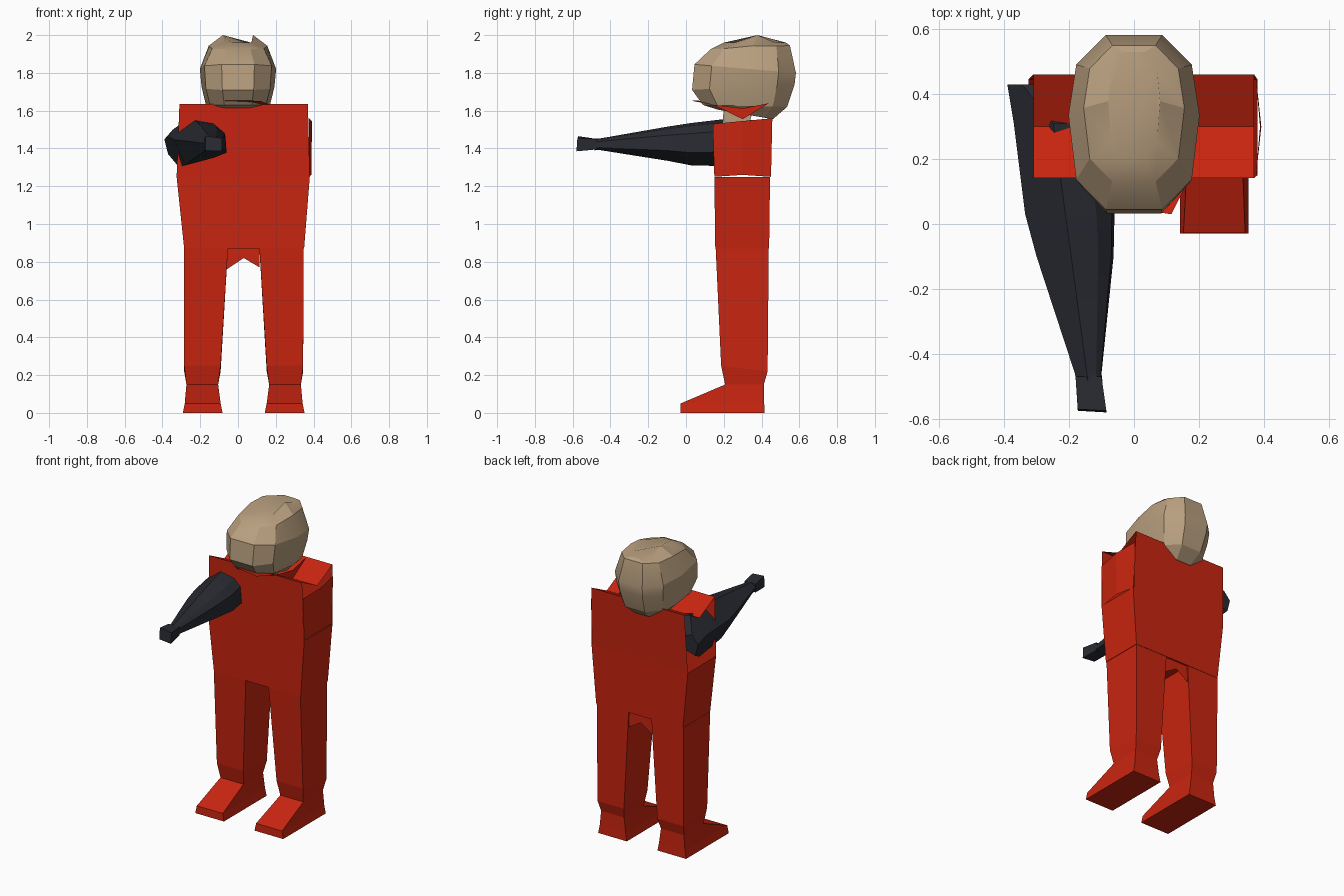
import bpy, bmesh, math

cube = bpy.data.objects.get("Cube")
if cube:
    bpy.data.objects.remove(cube, do_unlink=True)


def material(name, color):
    m = bpy.data.materials.new(name)
    m.use_nodes = True
    m.diffuse_color = (*color, 1)
    m.node_tree.nodes["Principled BSDF"].inputs["Base Color"].default_value = (*color, 1)
    return m


RED = material("red cloth", (0.58, 0.018, 0.005))
TAN = material("tan skin", (0.48, 0.345, 0.21))
DARK = material("dark sleeve", (0.022, 0.024, 0.032))


def make(name, bm, mat, smooth=None):
    mesh = bpy.data.meshes.new(name)
    bmesh.ops.remove_doubles(bm, verts=bm.verts, dist=0.0005)
    bmesh.ops.recalc_face_normals(bm, faces=bm.faces)
    bm.to_mesh(mesh)
    bm.free()
    mesh.materials.append(mat)
    ob = bpy.data.objects.new(name, mesh)
    bpy.context.collection.objects.link(ob)
    if smooth:
        bpy.ops.object.select_all(action="DESELECT")
        ob.select_set(True)
        bpy.context.view_layer.objects.active = ob
        bpy.ops.object.shade_smooth_by_angle(angle=math.radians(smooth))
    return ob


def face(bm, *pts):
    return bm.faces.new([bm.verts.new(p) for p in pts])


def loft(name, rings, mat, smooth=None):
    """Skin a list of equal closed rings and cap both ends."""
    bm = bmesh.new()
    rows = [[bm.verts.new(p) for p in ring] for ring in rings]
    for a, b in zip(rows, rows[1:]):
        for i in range(len(a)):
            j = (i + 1) % len(a)
            bm.faces.new((a[i], a[j], b[j], b[i]))
    bm.faces.new(rows[0])
    bm.faces.new(rows[-1])
    return make(name, bm, mat, smooth)


def rect(x0, x1, y0, y1, z0, z1):
    """Rectangle ring with separate front and back heights."""
    return [(x0, y0, z0), (x1, y0, z0), (x1, y1, z1), (x0, y1, z1)]


# Torso: open cloth shell with a folded valley across the shoulders
hips = rect(-0.285, 0.35, 0.155, 0.44, 0.87, 0.87)
chest = rect(-0.325, 0.38, 0.15, 0.445, 1.25, 1.25)
top = rect(-0.31, 0.37, 0.142, 0.46, 1.635, 1.635)
bm = bmesh.new()
for a, b in ((hips, chest), (chest, top)):
    for i in (0, 2):
        face(bm, a[i], a[i + 1], b[i + 1], b[i])
for i in (1, 3):
    face(bm, hips[i], hips[(i + 1) % 4], chest[(i + 1) % 4], chest[i])
face(bm, *hips)
valley = [(-0.31, 0.3, 1.555), (0.37, 0.3, 1.555)]
face(bm, top[0], top[1], valley[1], valley[0])
face(bm, valley[0], valley[1], top[2], top[3])
make("torso", bm, RED)

# Left shoulder: bulged side panel
bm = bmesh.new()
low = [(0.375, 0.15, 1.25), (0.388, 0.3, 1.26), (0.375, 0.45, 1.25)]
high = [(0.375, 0.142, 1.53), (0.392, 0.3, 1.545), (0.375, 0.457, 1.56)]
for i in range(2):
    face(bm, low[i], low[i + 1], high[i + 1], high[i])
make("left_shoulder", bm, RED)

# Crotch gusset between the legs
bm = bmesh.new()
gusset = [(-0.06, 0.76), (0.03, 0.82), (0.115, 0.77)]
for (xa, za), (xb, zb) in zip(gusset, gusset[1:]):
    face(bm, (xa, 0.43, za), (xb, 0.43, zb), (xb, 0.43, 0.88), (xa, 0.43, 0.88))
make("crotch", bm, RED)

# Legs and feet: the same profile, mirrored about the body middle
MID = 0.03
for name, side in (("right", -1), ("left", 1)):
    def leg_ring(inner, outer, *rest):
        return rect(MID + side * inner, MID + side * outer, *rest)
    loft(name + "_leg", [
        leg_ring(0.083, 0.317, 0.157, 0.438, 0.875, 0.875),
        leg_ring(0.122, 0.315, 0.186, 0.432, 0.25, 0.22),
        leg_ring(0.135, 0.303, 0.207, 0.412, 0.15, 0.15)], RED)
    loft(name + "_foot", [
        leg_ring(0.135, 0.303, 0.207, 0.412, 0.15, 0.15),
        leg_ring(0.122, 0.312, -0.028, 0.414, 0.05, 0.05),
        leg_ring(0.112, 0.322, -0.03, 0.416, 0.0, 0.0)], RED)


# Right arm: faceted sleeve tapering forward to a blunt hand
def arm_ring(y, x0, x1, z0, z1, tilt):
    w, h = x1 - x0, z1 - z0
    outline = [(0, 0.6), (0.2, 0), (0.75, tilt * 0.6), (1, tilt),
               (0.97, 0.75), (0.8, 0.93), (0.45, 1)]
    return [(x0 + w * u, y, z0 + h * v) for u, v in outline]


loft("right_arm", [
    arm_ring(0.43, -0.39, -0.29, 1.37, 1.5, 0.2),
    arm_ring(0.31, -0.37, -0.1, 1.305, 1.568, 0.3),
    arm_ring(0.03, -0.335, -0.06, 1.31, 1.535, 0.3),
    arm_ring(-0.1, -0.3, -0.063, 1.335, 1.515, 0.3),
    arm_ring(-0.46, -0.182, -0.1, 1.392, 1.452, 0.2),
    arm_ring(-0.485, -0.178, -0.097, 1.39, 1.452, 0.15)], DARK, 25)
loft("right_hand", [
    rect(-0.18, -0.1, -0.47, -0.47, 1.395, 1.395)[:2]
    + [(-0.1, -0.47, 1.45), (-0.18, -0.47, 1.45)],
    [(-0.173, -0.575, 1.39), (-0.085, -0.58, 1.385),
     (-0.085, -0.575, 1.455), (-0.173, -0.57, 1.465)]], DARK)


# Head: ten-sided rings, tilted between front and back heights
def head_ring(y0, y1, hw, zf, zb, lift=0):
    half = [(0.43, 0, 0), (0.88, 0.17, 0), (1, 0.54, lift), (0.88, 0.83, 0), (0.43, 1, 0)]
    right = [(hw * u, y0 + (y1 - y0) * v, zf + (zb - zf) * v + k) for u, v, k in half]
    return right + [(-x, y, z) for x, y, z in reversed(right)]


loft("head", [
    head_ring(0.17, 0.46, 0.12, 1.605, 1.555),
    head_ring(0.09, 0.535, 0.168, 1.63, 1.62),
    head_ring(0.032, 0.575, 0.193, 1.71, 1.74),
    head_ring(0.045, 0.582, 0.202, 1.845, 1.80),
    head_ring(0.13, 0.55, 0.155, 1.925, 1.945, 0.008),
    head_ring(0.2, 0.53, 0.08, 1.96, 1.96, 0.04)], TAN, 25)

# Neck
loft("neck", [rect(-0.08, 0.08, 0.19, 0.32, 1.48, 1.48),
              rect(-0.08, 0.08, 0.2, 0.36, 1.62, 1.62)], TAN)

# Collar: thin fold under the chin and a gusset on the left side
bm = bmesh.new()
face(bm, (-0.07, 0.06, 1.655), (0.115, 0.03, 1.652), (0.172, 0.142, 1.632), (-0.07, 0.142, 1.632))
face(bm, (0.172, 0.142, 1.632), (0.19, 0.3, 1.555), (0.19, 0.44, 1.64), (0.19, 0.3, 1.612))
make("collar", bm, RED)
